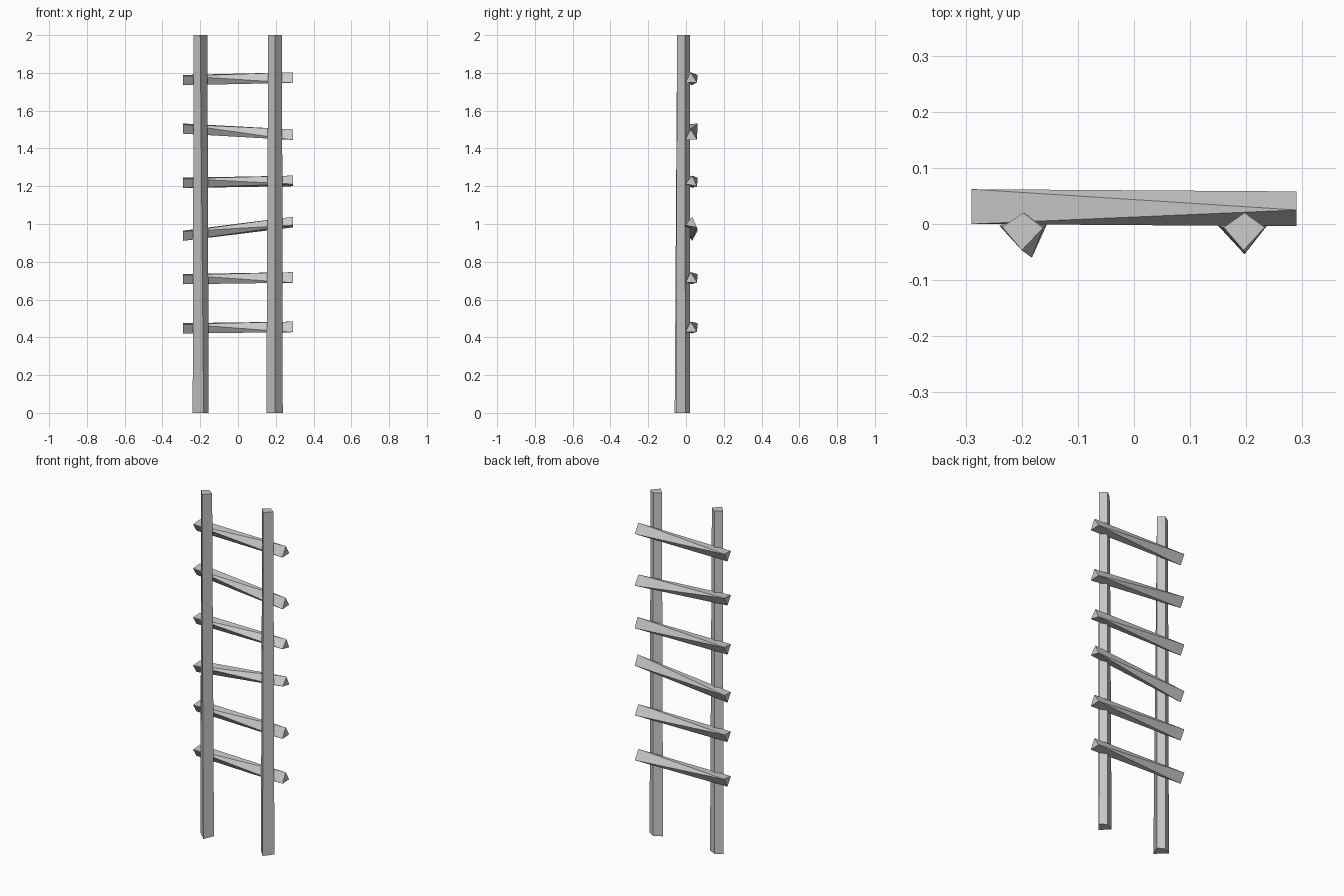
import bpy

# Remove the default object
cube = bpy.data.objects.get("Cube")
if cube:
    bpy.data.objects.remove(cube, do_unlink=True)

# Single plain material
GREY = (0.6, 0.6, 0.6, 1)
grey = bpy.data.materials.new("plain_grey")
grey.use_nodes = True
grey.diffuse_color = GREY
grey.node_tree.nodes["Principled BSDF"].inputs["Base Color"].default_value = GREY


def make_object(name, verts, faces):
    mesh = bpy.data.meshes.new(name)
    mesh.from_pydata(verts, [], faces)
    mesh.materials.append(grey)
    obj = bpy.data.objects.new(name, mesh)
    bpy.context.collection.objects.link(obj)
    return obj


def post(name, bottom, top, height=2.0):
    """Four-sided upright lofted between two diamond sections (anticlockwise)."""
    verts = [(x, y, 0) for x, y in bottom] + [(x, y, height) for x, y in top]
    sides = [(i, (i + 1) % 4, (i + 1) % 4 + 4, i + 4) for i in range(4)]
    return make_object(name, verts, [(3, 2, 1, 0), (4, 5, 6, 7)] + sides)


def rung(name, right_end, left_end, half=0.29):
    """Twisted three-sided bar: one end points down, the other points up."""
    verts = [(-half, y, z) for y, z in right_end] + [(half, y, z) for y, z in left_end]
    faces = [(0, 1, 2), (3, 5, 4)]
    for i in range(3):
        j = (i + 1) % 3
        faces += [(i, i + 3, j), (j, i + 3, j + 3)]
    return make_object(name, verts, faces)


# Uprights: front, left, back and right corners of each section
post("right_post",
     [(-0.182, -0.06), (-0.155, 0.0), (-0.197, 0.02), (-0.24, -0.003)],
     [(-0.20, -0.047), (-0.162, -0.007), (-0.197, 0.02), (-0.235, -0.005)])
post("left_post",
     [(0.197, -0.054), (0.237, -0.003), (0.197, 0.022), (0.15, -0.003)],
     [(0.195, -0.047), (0.233, -0.006), (0.197, 0.02), (0.16, -0.006)])

# Rungs: centre heights of the two ends and whether the raised end is rolled
rungs = [(0.448, 0.455, 0), (0.708, 0.717, 0), (0.938, 1.01, 1),
         (1.218, 1.228, 1), (1.505, 1.473, 0), (1.762, 1.775, 0)]
for n, (zr, zl, rolled) in enumerate(rungs, 1):
    right_end = [(0.0, zr + 0.022), (0.062, zr + 0.027), (0.032, zr - 0.027)]
    if rolled:
        left_end = [(0.033, zl + 0.028), (0.058, zl - 0.028), (-0.003, zl - 0.016)]
    else:
        left_end = [(0.025, zl + 0.028), (0.058, zl - 0.025), (-0.004, zl - 0.028)]
    rung(f"rung_{n}", right_end, left_end)
